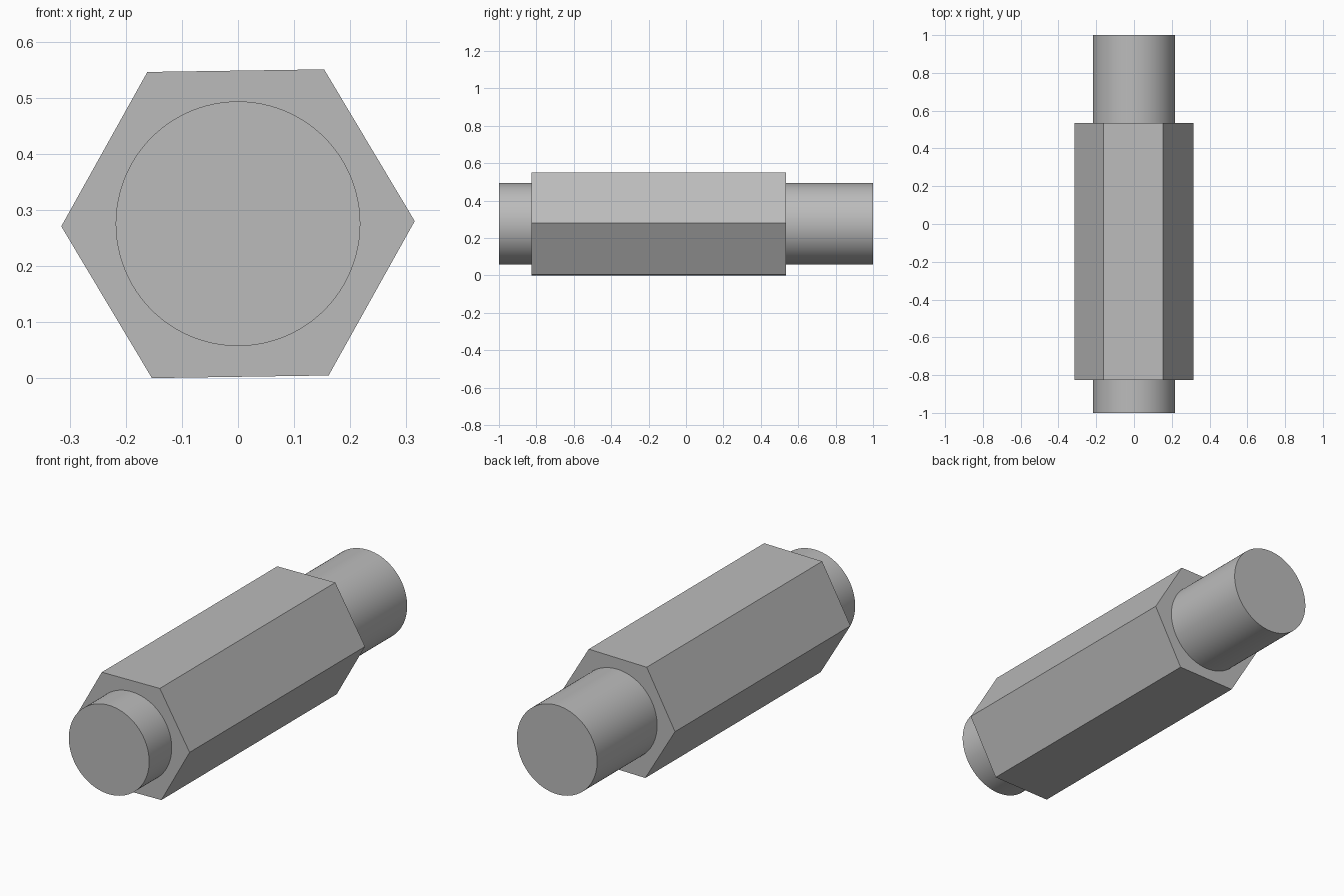
import bpy
import bmesh
import math
from mathutils import Matrix

cube = bpy.data.objects.get("Cube")
if cube:
    bpy.data.objects.remove(cube, do_unlink=True)

AXIS_Z = 0.2755
HEX_RADIUS = 0.315
SHAFT_RADIUS = 0.218
FRONT, HEX_FRONT, HEX_BACK, BACK = -1.0, -0.825, 0.535, 1.0

steel = bpy.data.materials.new("steel_grey")
steel.use_nodes = True
colour = (0.5, 0.5, 0.5, 1.0)
steel.diffuse_color = colour
steel.node_tree.nodes["Principled BSDF"].inputs["Base Color"].default_value = colour


def prism(name, sides, radius, y0, y1, turn=0.0, open_end=None):
    """Regular prism along y; open_end drops the hidden cap at that y."""
    bm = bmesh.new()
    rings = []
    for y in (y0, y1):
        angles = [turn + math.tau * i / sides for i in range(sides)]
        rings.append([bm.verts.new((radius * math.cos(a), y, radius * math.sin(a)))
                      for a in angles])
    front, back = rings
    for i in range(sides):
        j = (i + 1) % sides
        bm.faces.new((front[i], back[i], back[j], front[j]))
    if open_end != y0:
        bm.faces.new(front)
    if open_end != y1:
        bm.faces.new(back[::-1])
    bm.transform(Matrix.Translation((0, 0, AXIS_Z)))
    mesh = bpy.data.meshes.new(name)
    bm.to_mesh(mesh)
    bm.free()
    mesh.materials.append(steel)
    obj = bpy.data.objects.new(name, mesh)
    bpy.context.collection.objects.link(obj)
    return obj


# Hexagonal body, turned very slightly about its axis
prism("hex_body", 6, HEX_RADIUS, HEX_FRONT, HEX_BACK, turn=math.radians(0.85))

# Round studs on both ends
studs = [
    prism("front_stud", 96, SHAFT_RADIUS, FRONT, HEX_FRONT, open_end=HEX_FRONT),
    prism("back_stud", 96, SHAFT_RADIUS, HEX_BACK, BACK, open_end=HEX_BACK),
]
bpy.ops.object.select_all(action='DESELECT')
for stud in studs:
    stud.select_set(True)
bpy.context.view_layer.objects.active = studs[0]
bpy.ops.object.shade_smooth_by_angle(angle=math.radians(30))
